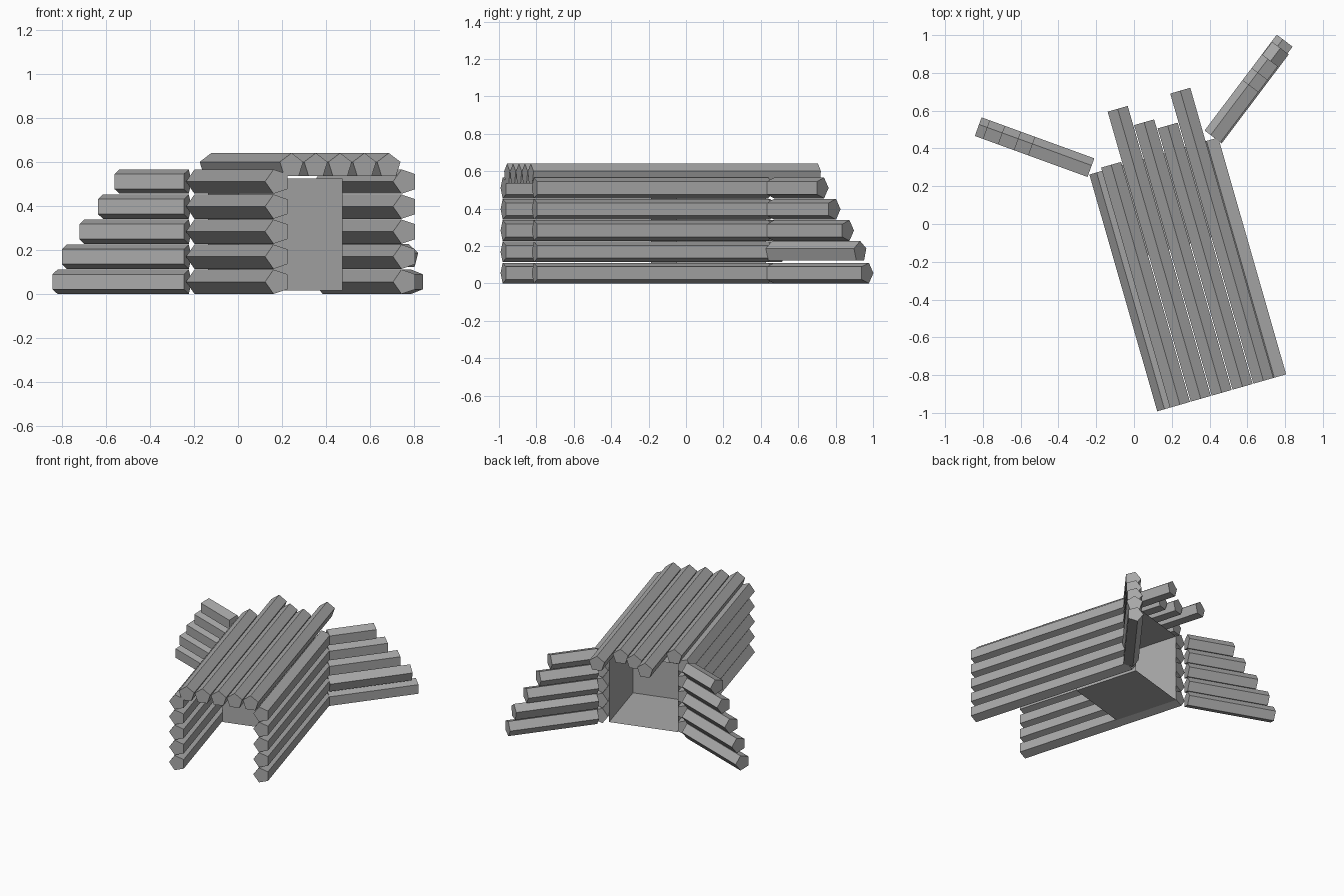
import bpy, bmesh
from math import cos, sin, pi, radians
from mathutils import Vector

cube = bpy.data.objects.get("Cube")
if cube:
    bpy.data.objects.remove(cube)

stone = bpy.data.materials.new("grey")
stone.use_nodes = True
GREY = (0.4, 0.4, 0.4, 1)
stone.diffuse_color = GREY
stone.node_tree.nodes["Principled BSDF"].inputs["Base Color"].default_value = GREY

UP = Vector((0, 0, 1))
TURN = radians(16)
ACROSS = Vector((cos(TURN), sin(TURN), 0))    # across the tunnel
ALONG = Vector((-sin(TURN), cos(TURN), 0))    # front to back
R = 0.058                                     # log radius
ROW = 0.1138                                  # row height
FRONT, BACK = -0.987, 0.317


def finish(name, bm):
    bmesh.ops.recalc_face_normals(bm, faces=bm.faces)
    mesh = bpy.data.meshes.new(name)
    bm.to_mesh(mesh)
    bm.free()
    mesh.materials.append(stone)
    obj = bpy.data.objects.new(name, mesh)
    bpy.context.collection.objects.link(obj)


def log(name, start, direction, length, tip):
    """Five-sided log whose cross-section points towards tip."""
    side = direction.cross(tip)
    bm = bmesh.new()
    rings = []
    for end in (start, start + direction * length):
        rings.append([bm.verts.new(end + R * (cos(a) * tip + sin(a) * side))
                      for a in (2 * pi * k / 5 for k in range(5))])
    near, far = rings
    bm.faces.new(near)
    bm.faces.new(far[::-1])
    for k in range(5):
        n = (k + 1) % 5
        bm.faces.new((near[k], near[n], far[n], far[k]))
    finish(name, bm)


def place(u, v, z):
    return ACROSS * u + ALONG * v + UP * z


# Tunnel walls
for label, u in (("right", -0.097), ("left", 0.508)):
    for i in range(5):
        log(f"{label}_wall_log_{i + 1}", place(u, FRONT, 0.055 + ROW * i),
            ALONG, BACK - FRONT, -ACROSS)

# Roof logs with uneven back ends
for i, end in enumerate((0.335, 0.61, 0.503, 0.452, 0.611)):
    log(f"roof_log_{i + 1}", place(-0.03 + 0.115 * i, FRONT, 0.582),
        ALONG, end - FRONT, UP)

# Splayed wing walls, stepping down outwards
wings = (("right", Vector((-0.23, 0.293, 0)), 160, -1),
         ("left", Vector((0.42, 0.46, 0)), 53, 1))
for label, foot, angle, hand in wings:
    a = radians(angle)
    out = Vector((cos(a), sin(a), 0))
    inward = Vector((-sin(a), cos(a), 0)) * hand
    for i, length in enumerate((0.635, 0.59, 0.505, 0.415, 0.335)):
        tip = UP if (label == "left" and i == 1) else inward
        log(f"{label}_wing_log_{i + 1}", foot + UP * (0.055 + ROW * i),
            out, length, tip)

# Inner chamber, open at the back
bm = bmesh.new()
corners = ((-0.05, 0.015), (0.443, 0.015), (0.443, 0.525), (-0.05, 0.525))
front = [bm.verts.new(place(u, -0.18, z)) for u, z in corners]
back = [bm.verts.new(place(u, BACK, z)) for u, z in corners]
bm.faces.new(front)
for k in range(4):
    n = (k + 1) % 4
    bm.faces.new((front[n], front[k], back[k], back[n]))
finish("inner_chamber", bm)
